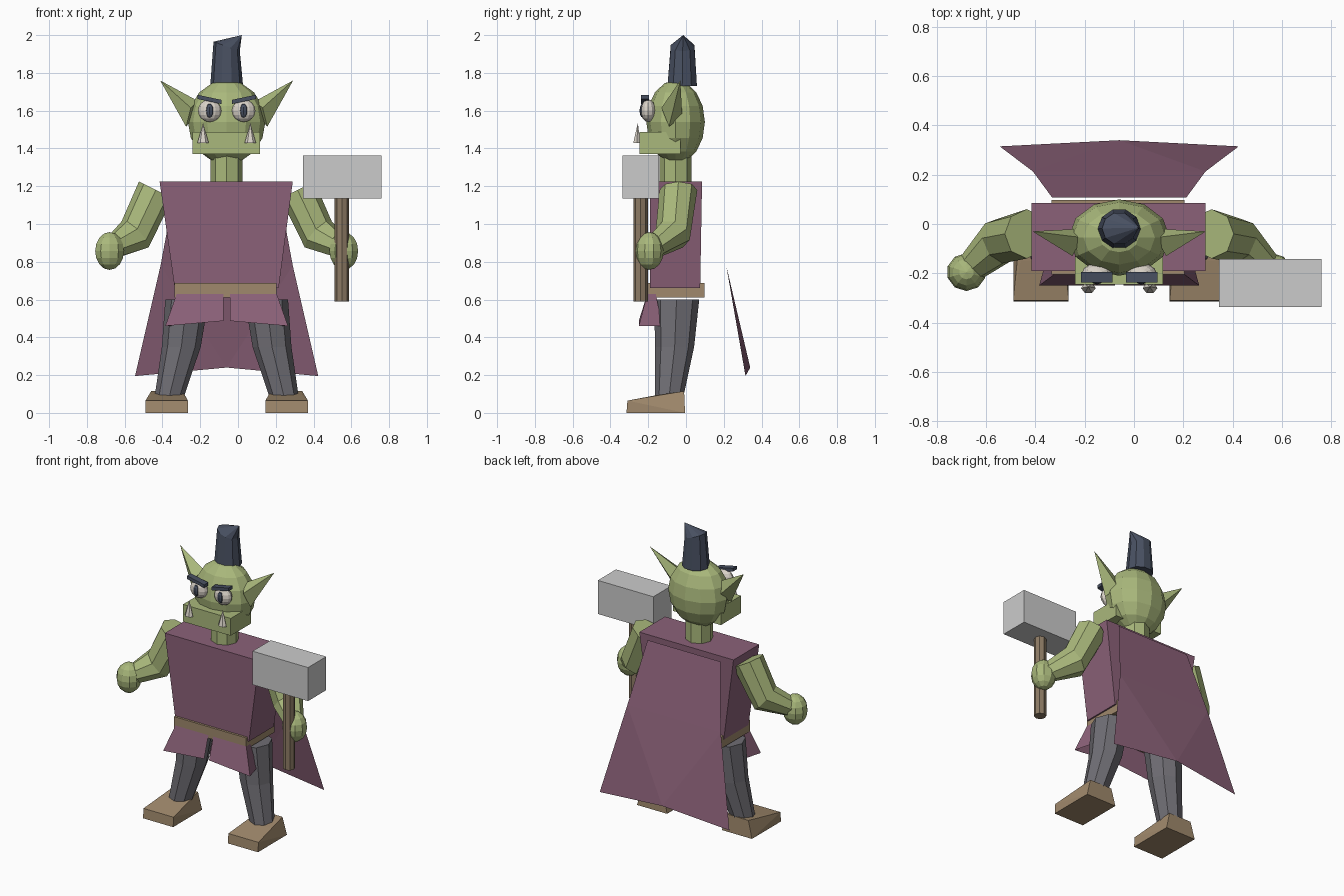
import bpy, bmesh, math
from mathutils import Vector, Matrix

if "Cube" in bpy.data.objects:
    bpy.data.objects.remove(bpy.data.objects["Cube"])

CX = -0.06  # body's mirror plane


def mat(name, r, g, b):
    m = bpy.data.materials.new(name)
    m.diffuse_color = (r, g, b, 1)
    m.use_nodes = True
    m.node_tree.nodes["Principled BSDF"].inputs["Base Color"].default_value = m.diffuse_color
    return m


SKIN = mat("skin_green", .40, .48, .20)
CLOTH = mat("cloth_plum", .26, .12, .19)
LEATHER = mat("leather", .35, .25, .15)
WOOD = mat("wood", .27, .20, .13)
TROUSER = mat("trouser_grey", .16, .155, .175)
DARK = mat("dark_blue", .065, .08, .12)
BONE = mat("bone", .70, .65, .58)


def finish(name, bm, material=None):
    bmesh.ops.recalc_face_normals(bm, faces=bm.faces[:])
    me = bpy.data.meshes.new(name)
    bm.to_mesh(me)
    bm.free()
    ob = bpy.data.objects.new(name, me)
    bpy.context.collection.objects.link(ob)
    if material:
        me.materials.append(material)
    return ob


def hull(name, pts, material=None):
    bm = bmesh.new()
    for p in pts:
        bm.verts.new(p)
    bmesh.ops.convex_hull(bm, input=bm.verts[:])
    bmesh.ops.dissolve_limit(bm, angle_limit=0.02, verts=bm.verts[:], edges=bm.edges[:])
    return finish(name, bm, material)


def rect(x0, x1, y0, y1, z):
    return [(x, y, z) for x in (x0, x1) for y in (y0, y1)]


def ball(name, c, r, material, u=12, v=8):
    bm = bmesh.new()
    bmesh.ops.create_uvsphere(bm, u_segments=u, v_segments=v, radius=1,
                              matrix=Matrix.LocRotScale(Vector(c), None, Vector(r)))
    return finish(name, bm, material)


def tube(name, rings, material, n=8):
    """Loft through rings of (centre, rx, ry, axis)."""
    bm = bmesh.new()
    loops = []
    for c, rx, ry, axis in rings:
        rot = Vector((0, 0, 1)).rotation_difference(Vector(axis).normalized())
        loops.append([bm.verts.new(Vector(c) + rot @ Vector((
            rx * math.cos(2 * math.pi * i / n), ry * math.sin(2 * math.pi * i / n), 0)))
            for i in range(n)])
    for a, b in zip(loops, loops[1:]):
        for i in range(n):
            j = (i + 1) % n
            bm.faces.new((a[i], a[j], b[j], b[i]))
    bm.faces.new(loops[0])
    bm.faces.new(loops[-1])
    bmesh.ops.remove_doubles(bm, verts=bm.verts[:], dist=1e-5)
    return finish(name, bm, material)


def sheet(name, verts, faces, material):
    bm = bmesh.new()
    vs = [bm.verts.new(v) for v in verts]
    for f in faces:
        bm.faces.new([vs[i] for i in f])
    return finish(name, bm, material)


UP = (0, 0, 1)

# Head, jaw, neck and topknot
ball("head", (CX, -.055, 1.54), (.205, .155, .222), SKIN)
hull("jaw", rect(-.24, .117, -.245, -.03, 1.37) + rect(-.24, .117, -.245, -.03, 1.487), SKIN)
tube("neck", [((CX, -.055, 1.21), .085, .085, UP), ((CX, -.055, 1.40), .085, .085, UP)], SKIN)
tube("topknot", [((CX, -.02, 1.73), .087, .082, UP),
                 ((CX, -.018, 1.94), .074, .066, (.36, 0, 1)),
                 ((.02, -.015, 2.0), 0, 0, UP)], DARK, 10)

# Torso, belt and cape
hull("torso", rect(-.335, .215, -.19, .075, .66) + rect(-.415, .29, -.19, .085, 1.225), CLOTH)
hull("belt", rect(-.335, .205, -.205, .097, .61) + rect(-.335, .205, -.205, .097, .687), LEATHER)
sheet("cape", [(CX + s * w, y, z) for w, y, z in
               ((.272, .107, 1.20), (.35, .213, .78), (.485, .315, .195)) for s in (-1, 1)]
      + [(CX, .34, .24)], [(0, 1, 3, 2), (2, 6, 4), (2, 3, 6), (3, 5, 6)], CLOTH)

# Mirrored parts
for side, s in (("right", -1), ("left", 1)):
    def P(dx, y, z):
        return (CX + s * dx, y, z)

    # Face
    ball(side + "_eye", P(.09, -.2, 1.60), (.062, .04, .06), BONE)
    ball(side + "_pupil", P(.09, -.228, 1.60), (.023, .018, .038), DARK, 8, 6)
    hull(side + "_brow", [P(dx, y, z + h) for dx, z in ((.027, 1.635), (.155, 1.662))
                          for y in (-.237, -.195) for h in (0, .022)], DARK)
    tube(side + "_tusk", [(P(.125, -.26, 1.43), .03, .022, UP),
                          (P(.125, -.255, 1.535), 0, 0, UP)], BONE, 6)
    hull(side + "_ear", [P(.15, -.055, 1.65), P(.19, -.13, 1.615), P(.215, -.09, 1.515),
                         P(.17, -.02, 1.57), P(.352, -.03, 1.76)], SKIN)

    # Arm and fist
    tube(side + "_arm", [(P(.375, -.04, 1.18), .1, .1, (-s * .45, 0, .9)),
                         (P(.485, -.07, .945), .1, .095, (-s * .68, .3, .65)),
                         (P(.61, -.185, .87), .06, .06, (-s * .75, .6, .35))], SKIN)
    ball(side + "_fist", P(.62, -.195, .857), (.08, .077, .1), SKIN, 10, 8)

    # Leg and boot
    tube(side + "_leg", [(P(.21, -.05, .60), .115, .12, UP),
                         (P(.24, -.06, .35), .103, .103, UP),
                         (P(.305, -.09, .08), .077, .075, UP)], TROUSER)
    hull(side + "_boot", [P(dx, y, z) for dx, y, z in (
        (.205, -.315, 0), (.43, -.315, 0), (.205, -.005, 0), (.43, -.005, 0),
        (.205, -.31, .065), (.43, -.31, .065), (.233, -.01, .115), (.4, -.01, .115),
        (.233, -.15, .095), (.4, -.15, .095))], LEATHER)

    # Tunic flap: front panel turning round the hip
    sheet(side + "_tunic_flap",
          [P(.018, -.205, .63), P(.265, -.205, .63), P(.265, -.16, .63),
           P(.018, -.25, .487), P(.325, -.25, .46), P(.29, -.125, .46)],
          [(0, 1, 4, 3), (1, 2, 5, 4)], CLOTH)

# Hammer
tube("hammer_handle", [((.55, -.24, .59), .038, .038, UP), ((.55, -.24, 1.15), .038, .038, UP)], WOOD)
hull("hammer_head", rect(.345, .76, -.337, -.143, 1.135) + rect(.345, .76, -.337, -.143, 1.362))
